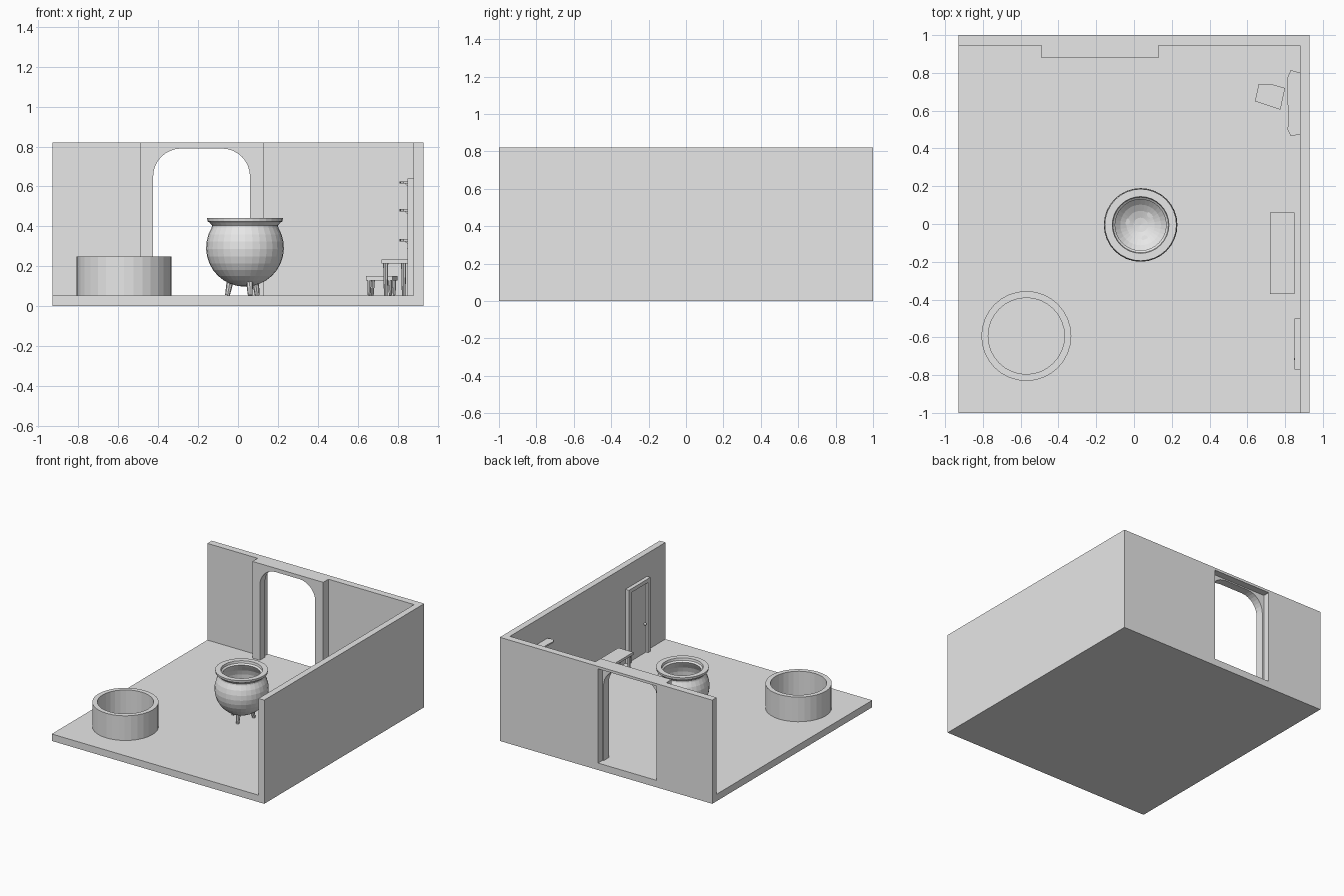
import bpy, bmesh
from math import sin, cos, pi, radians
from mathutils import Vector

if "Cube" in bpy.data.objects:
    bpy.data.objects.remove(bpy.data.objects["Cube"])

grey = bpy.data.materials.new("plain_grey")
grey.use_nodes = True
grey.diffuse_color = (0.8, 0.8, 0.8, 1)
grey.node_tree.nodes["Principled BSDF"].inputs["Base Color"].default_value = (0.8, 0.8, 0.8, 1)


def finish(name, bm):
    bmesh.ops.recalc_face_normals(bm, faces=bm.faces)
    mesh = bpy.data.meshes.new(name)
    bm.to_mesh(mesh)
    bm.free()
    mesh.materials.append(grey)
    obj = bpy.data.objects.new(name, mesh)
    bpy.context.collection.objects.link(obj)
    return obj


def prism(name, points, push):
    """Extrude a flat outline along a vector."""
    bm = bmesh.new()
    face = bm.faces.new([bm.verts.new(p) for p in points])
    grown = bmesh.ops.extrude_face_region(bm, geom=[face], use_keep_orig=True)
    moved = [v for v in grown["geom"] if isinstance(v, bmesh.types.BMVert)]
    bmesh.ops.translate(bm, verts=moved, vec=push)
    return finish(name, bm)


def box(name, x, y, z):
    outline = [(x[0], y[0], z[0]), (x[1], y[0], z[0]), (x[1], y[1], z[0]), (x[0], y[1], z[0])]
    return prism(name, outline, (0, 0, z[1] - z[0]))


def lathe(name, profile, centre, steps=32, closed=True):
    """Turn a radius/height profile about the vertical."""
    bm = bmesh.new()
    verts = [bm.verts.new((r, 0, z)) for r, z in profile]
    edges = [bm.edges.new(pair) for pair in zip(verts, verts[1:])]
    if closed:
        edges.append(bm.edges.new((verts[-1], verts[0])))
    bmesh.ops.spin(bm, geom=verts + edges, cent=(0, 0, 0), axis=(0, 0, 1),
                   angle=2 * pi, steps=steps)
    bmesh.ops.remove_doubles(bm, verts=bm.verts, dist=0.0005)
    obj = finish(name, bm)
    obj.location = (*centre, 0)
    return obj


def leg(name, top, foot, r_top, r_foot, sides=8):
    """Tapered round leg between two points."""
    top, foot = Vector(top), Vector(foot)
    bm = bmesh.new()
    bmesh.ops.create_cone(bm, cap_ends=True, segments=sides, radius1=r_foot,
                          radius2=r_top, depth=(top - foot).length)
    turn = Vector((0, 0, 1)).rotation_difference(top - foot)
    bmesh.ops.rotate(bm, verts=bm.verts, cent=(0, 0, 0), matrix=turn.to_matrix())
    bmesh.ops.translate(bm, verts=bm.verts, vec=(top + foot) / 2)
    return finish(name, bm)


FLOOR, TOP, SIDE = 0.055, 0.82, 0.93

# Room shell
box("floor", (-SIDE, SIDE), (-1, 1), (0, FLOOR))
box("side_wall", (0.88, SIDE), (-1, 1), (0, TOP))


def gateway(name, x0, x1, left, right, head, radius, y, depth, base):
    """Slab with a doorway whose upper corners are rounded."""
    pts = [(x0, base), (x0, TOP), (x1, TOP), (x1, base), (right, base)]
    for cx, start in ((right - radius, 0), (left + radius, 90)):
        for i in range(9 if radius > 0.01 else 2):
            a = radians(start + i * 90 / (8 if radius > 0.01 else 1))
            pts.append((cx + radius * cos(a), head - radius + radius * sin(a)))
    pts.append((left, base))
    return prism(name, [(px, y, pz) for px, pz in pts], (0, depth, 0))


gateway("back_wall", -SIDE, 0.88, -0.44, 0.07, 0.8, 0.001, 0.945, 0.055, FLOOR)
gateway("arch_frame", -0.49, 0.13, -0.425, 0.06, 0.79, 0.14, 0.88, 0.065, FLOOR)

# Round basin
lathe("basin", [(0.238, FLOOR), (0.238, 0.25), (0.202, 0.25), (0.202, FLOOR)], (-0.57, -0.593))

# Cauldron: round belly, neck, wide lip and hollow inside
pot = (0.035, -0.005)
mid = 0.293
outer = [(0.195 * cos(a), mid + 0.195 * sin(a))
         for a in (radians(-90 + 11 * i) for i in range(12))]
lip = [(0.165, 0.405), (0.178, 0.42), (0.188, 0.425), (0.19, 0.443),
       (0.15, 0.443), (0.147, 0.425), (0.135, 0.415)]
inner = [(0.177 * cos(a), mid + 0.177 * sin(a))
         for a in (radians(35 - 12.5 * i) for i in range(11))]
lathe("cauldron", outer + lip + inner, pot, closed=False)
for i in range(3):
    a = radians(47 + 120 * i)
    ux, uy = cos(a), sin(a)
    leg("cauldron_leg", (pot[0] + 0.075 * ux, pot[1] + 0.075 * uy, 0.135),
        (pot[0] + 0.09 * ux, pot[1] + 0.09 * uy, FLOOR), 0.018, 0.012)

# Small side door with frame and knob
for y in (-0.77, -0.53):
    box("door_post", (0.85, 0.88), (y, y + 0.03), (FLOOR, 0.64))
box("door_lintel", (0.85, 0.88), (-0.74, -0.53), (0.61, 0.64))
box("door_panel", (0.868, 0.88), (-0.74, -0.53), (FLOOR, 0.61))
bm = bmesh.new()
bmesh.ops.create_uvsphere(bm, u_segments=10, v_segments=6, radius=0.011)
finish("door_knob", bm).location = (0.858, -0.715, 0.29)

# Table against the side wall
box("table_top", (0.72, 0.85), (-0.37, 0.06), (0.215, 0.235))
for x in (0.74, 0.83):
    for y in (-0.345, 0.035):
        leg("table_leg", (x, y, 0.22), (x, y, FLOOR), 0.013, 0.009)

# Crooked stool
seat = [(0.66, 0.74), (0.73, 0.74), (0.8, 0.72), (0.775, 0.605), (0.64, 0.65)]
prism("stool_seat", [(x, y, 0.13) for x, y in seat], (0, 0, 0.022))
for x, y in (seat[0], seat[2], seat[3], seat[4]):
    tx, ty = 0.72 + (x - 0.72) * 0.75, 0.68 + (y - 0.68) * 0.75
    leg("stool_leg", (tx, ty, 0.135), (tx * 0.85 + x * 0.15, ty * 0.85 + y * 0.15, FLOOR),
        0.011, 0.007)

# Wall shelves with brackets
board = [(0.88, 0.475), (0.83, 0.465), (0.813, 0.5), (0.818, 0.57), (0.812, 0.66),
         (0.81, 0.77), (0.83, 0.815), (0.88, 0.8)]
for z in (0.325, 0.475, 0.615):
    prism("shelf", [(x, y, z) for x, y in board], (0, 0, 0.011))
    for y in (0.5, 0.78):
        prism("shelf_bracket", [(0.88, y, z), (0.835, y, z), (0.88, y, z - 0.04)], (0, 0.012, 0))
